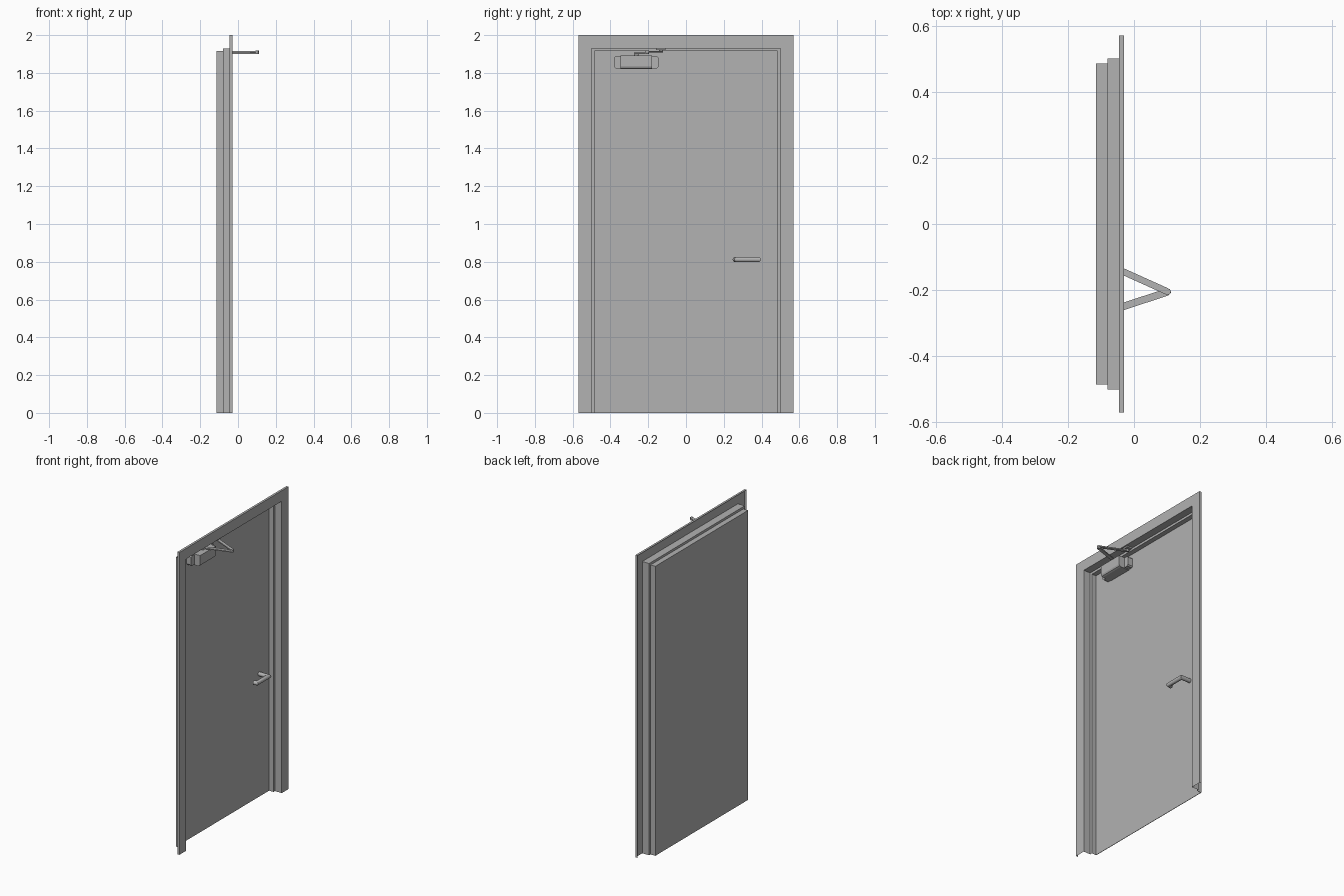
import bpy, bmesh, math
from mathutils import Vector

cube = bpy.data.objects.get("Cube")
if cube:
    bpy.data.objects.remove(cube, do_unlink=True)

GREY = (0.445, 0.445, 0.445, 1)
grey = bpy.data.materials.new("plain_grey")
grey.use_nodes = True
grey.diffuse_color = GREY
grey.node_tree.nodes["Principled BSDF"].inputs["Base Color"].default_value = GREY


def finish(name, bm, recalc=True):
    if recalc:
        bmesh.ops.recalc_face_normals(bm, faces=bm.faces[:])
    mesh = bpy.data.meshes.new(name)
    bm.to_mesh(mesh)
    bm.free()
    mesh.materials.append(grey)
    ob = bpy.data.objects.new(name, mesh)
    bpy.context.collection.objects.link(ob)
    return ob


def prism(name, points, axis, depth):
    """Extrude a flat outline by depth along an axis."""
    bm = bmesh.new()
    face = bm.faces.new([bm.verts.new(p) for p in points])
    new = bmesh.ops.extrude_face_region(bm, geom=[face])["geom"]
    moved = [v for v in new if isinstance(v, bmesh.types.BMVert)]
    bmesh.ops.translate(bm, verts=moved, vec=Vector(axis) * depth)
    return finish(name, bm)


def box(name, x, y, z):
    outline = [(x[0], y[0], z[0]), (x[1], y[0], z[0]), (x[1], y[1], z[0]), (x[0], y[1], z[0])]
    return prism(name, outline, (0, 0, 1), z[1] - z[0])


def arm(name, start, end, z, width, height):
    """Flat bar with clipped ends between two plan points."""
    a, b = Vector(start), Vector(end)
    along = (b - a).normalized() * width / 2
    side = Vector((-along.y, along.x))
    plan = [a - along + side / 2, a - along - side / 2, a - side, b - side,
            b + along - side / 2, b + along + side / 2, b + side, a + side]
    return prism(name, [(p.x, p.y, z) for p in plan], (0, 0, 1), height)


def pin(name, x, y, z0, z1, r):
    ring = [(x + r * math.cos(i * math.pi / 6), y + r * math.sin(i * math.pi / 6), z0)
            for i in range(12)]
    return prism(name, ring, (0, 0, 1), z1 - z0)


# Folded sheet frame: each profile point is depth, half width, head height
profile = [(-.045, .57, 2), (-.03, .57, 2), (-.03, .5, 1.93),
           (-.08, .5, 1.93), (-.08, .485, 1.915), (-.115, .485, 1.915)]
bm = bmesh.new()
rows = [[bm.verts.new(p) for p in ((x, -w, 0), (x, -w, h), (x, w, h), (x, w, 0))]
        for x, w, h in profile]
for outer, inner in zip(rows, rows[1:]):
    for i in range(3):
        bm.faces.new((outer[i], inner[i], inner[i + 1], outer[i + 1]))
finish("door_frame", bm, recalc=False)

# Door leaf
box("door_leaf", (-.115, -.112), (-.485, .485), (0, 1.915))

# Lever handle: round bar mitred at each bend
path = [Vector(p) for p in ((-.113, .382), (-.047, .382), (-.047, .267), (-.068, .26))]
RADIUS, SIDES = .0135, 16
bm = bmesh.new()
rings = []
for i, p in enumerate(path):
    before = (p - path[i - 1]).normalized() if i else None
    after = (path[i + 1] - p).normalized() if i < len(path) - 1 else None
    before, after = before or after, after or before
    tangent = (before + after).normalized()
    stretch = 1 / tangent.dot(after)
    side = Vector((-tangent.y, tangent.x)) * RADIUS * stretch
    ring = []
    for k in range(SIDES):
        t = 2 * math.pi * k / SIDES
        q = p + side * math.cos(t)
        ring.append(bm.verts.new((q.x, q.y, .812 + RADIUS * math.sin(t))))
    rings.append(ring)
for r0, r1 in zip(rings, rings[1:]):
    for k in range(SIDES):
        n = (k + 1) % SIDES
        bm.faces.new((r0[k], r0[n], r1[n], r1[k]))
bm.faces.new(rings[0])
bm.faces.new(rings[-1])
handle = finish("lever_handle", bm)
bpy.context.view_layer.objects.active = handle
handle.select_set(True)
bpy.ops.object.shade_smooth_by_angle(angle=math.radians(30))
handle.select_set(False)

# Closer cover with rounded lower front edge
cover = [(-.113, 1.82), (-.05, 1.82), (-.04, 1.824), (-.035, 1.834), (-.035, 1.893), (-.113, 1.893)]
prism("closer_cover", [(x, -.347, z) for x, z in cover], (0, 1, 0), .167)

# Clipped end blocks on both sides of the cover
CENTRE = -.2635
for name, s in (("closer_end_right", -1), ("closer_end_left", 1)):
    near, far = CENTRE + s * .08, CENTRE + s * .117
    clip = far - s * .008
    outline = [(near, 1.824), (clip, 1.824), (far, 1.832), (far, 1.882), (clip, 1.89), (near, 1.89)]
    prism(name, [(-.113, y, z) for y, z in outline], (1, 0, 0), .037)

# Folding arms, pivots and head bracket
arm("closer_main_arm", (-.075, CENTRE), (.1, -.206), 1.901, .022, .007)
arm("closer_link_arm", (-.06, -.132), (.1, -.204), 1.909, .02, .007)
pin("closer_spindle", -.075, CENTRE, 1.89, 1.908, .012)
pin("elbow_pin", .102, -.205, 1.9, 1.918, .009)
pin("bracket_pin", -.06, -.132, 1.908, 1.925, .008)
box("head_bracket", (-.075, -.04), (-.16, -.108), (1.921, 1.93))
